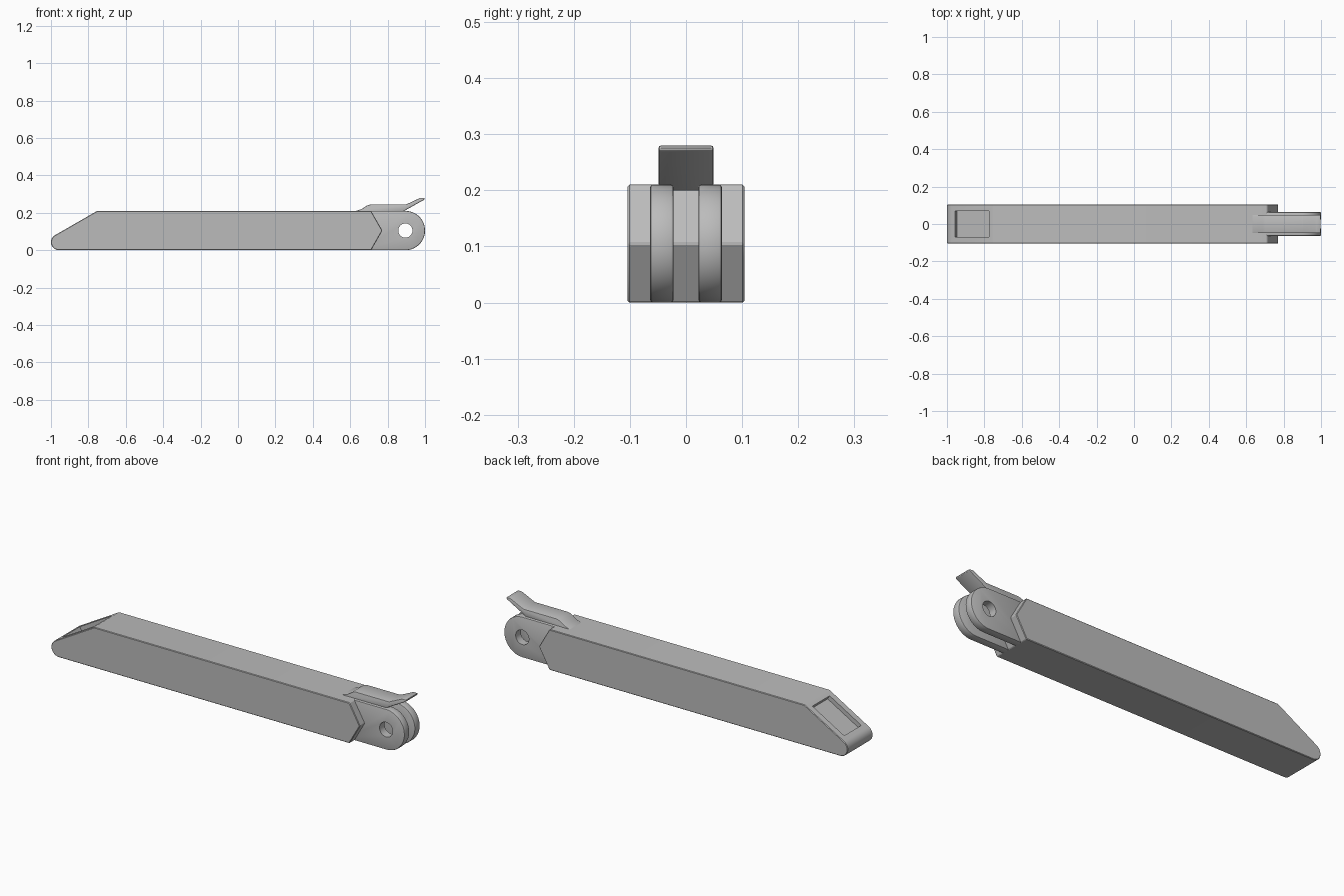
import bpy
import bmesh
from math import radians, cos, sin
from mathutils import Vector

cube = bpy.data.objects.get("Cube")
if cube:
    bpy.data.objects.remove(cube, do_unlink=True)

grey = bpy.data.materials.new("plain grey")
grey.use_nodes = True
grey.diffuse_color = (0.5, 0.5, 0.5, 1)
grey.node_tree.nodes["Principled BSDF"].inputs["Base Color"].default_value = (0.5, 0.5, 0.5, 1)

HEIGHT = 0.21
MID = HEIGHT / 2


def arc(cx, cz, r, start, end, steps):
    """Points along a circular arc in the x-z plane."""
    angles = [radians(start + (end - start) * i / steps) for i in range(steps + 1)]
    return [(cx + r * cos(a), cz + r * sin(a)) for a in angles]


def prism(name, profile, y0, y1):
    """Extrude an x-z profile from y0 to y1."""
    bm = bmesh.new()
    face = bm.faces.new([bm.verts.new((x, y0, z)) for x, z in profile])
    grown = bmesh.ops.extrude_face_region(bm, geom=[face])["geom"]
    verts = [v for v in grown if isinstance(v, bmesh.types.BMVert)]
    bmesh.ops.translate(bm, vec=(0, y1 - y0, 0), verts=verts)
    bmesh.ops.recalc_face_normals(bm, faces=bm.faces)
    mesh = bpy.data.meshes.new(name)
    bm.to_mesh(mesh)
    bm.free()
    mesh.materials.append(grey)
    obj = bpy.data.objects.new(name, mesh)
    bpy.context.collection.objects.link(obj)
    return obj


def apply(obj, kind, **settings):
    bpy.ops.object.select_all(action="DESELECT")
    bpy.context.view_layer.objects.active = obj
    obj.select_set(True)
    mod = obj.modifiers.new(kind, kind)
    for key, value in settings.items():
        setattr(mod, key, value)
    bpy.ops.object.modifier_apply(modifier=mod.name)


def bevel(obj, width, segments):
    apply(obj, "BEVEL", width=width, segments=segments,
          limit_method="ANGLE", angle_limit=radians(25))


def cut(obj, cutter):
    apply(obj, "BOOLEAN", object=cutter, operation="DIFFERENCE", solver="EXACT")
    bpy.data.objects.remove(cutter, do_unlink=True)


def smooth(obj):
    bpy.ops.object.select_all(action="DESELECT")
    bpy.context.view_layer.objects.active = obj
    obj.select_set(True)
    bpy.ops.object.shade_smooth_by_angle(angle=radians(28))


# Long bar with a rounded nose, sloping top and pointed end
nose = arc(-0.957, 0.043, 0.043, 270, 120, 14)
body = prism("bar_body", nose + [(-0.753, HEIGHT), (0.712, HEIGHT), (0.772, MID), (0.712, 0)],
             -0.104, 0.104)
bevel(body, 0.003, 1)

# Shallow rectangular pocket in the slope
along = Vector((cos(radians(30)), sin(radians(30))))
inward = Vector((along.y, -along.x))
low = Vector((-0.957, 0.0924))
corners = [low - inward * 0.03, low + inward * 0.022]
corners += [c + along * 0.21 for c in reversed(corners)]
cut(body, prism("pocket_cutter", [tuple(c) for c in corners], -0.07, 0.07))
smooth(body)

# Pair of round-ended hinge lugs with a pin hole
for side, y0 in (("right", -0.064), ("left", 0.022)):
    lug = prism("hinge_lug_" + side,
                [(0.66, 0)] + arc(0.895, MID, MID, -90, 90, 32) + [(0.66, HEIGHT)],
                y0, y0 + 0.042)
    bevel(lug, 0.005, 2)
    cut(lug, prism("hole_cutter", arc(0.895, MID, 0.038, 0, 348.75, 31), -0.2, 0.2))
    smooth(lug)

# Thumb lever lying over the lugs, kicked up at its tip
lever = prism("thumb_lever",
              [(0.63, 0.2), (0.63, 0.21), (0.66, 0.219), (0.69, 0.239), (0.71, 0.245),
               (0.9, 0.245), (0.975, 0.28), (0.998, 0.28), (0.998, 0.271), (0.885, 0.208),
               (0.875, 0.2)], -0.049, 0.049)
bevel(lever, 0.006, 2)
smooth(lever)
